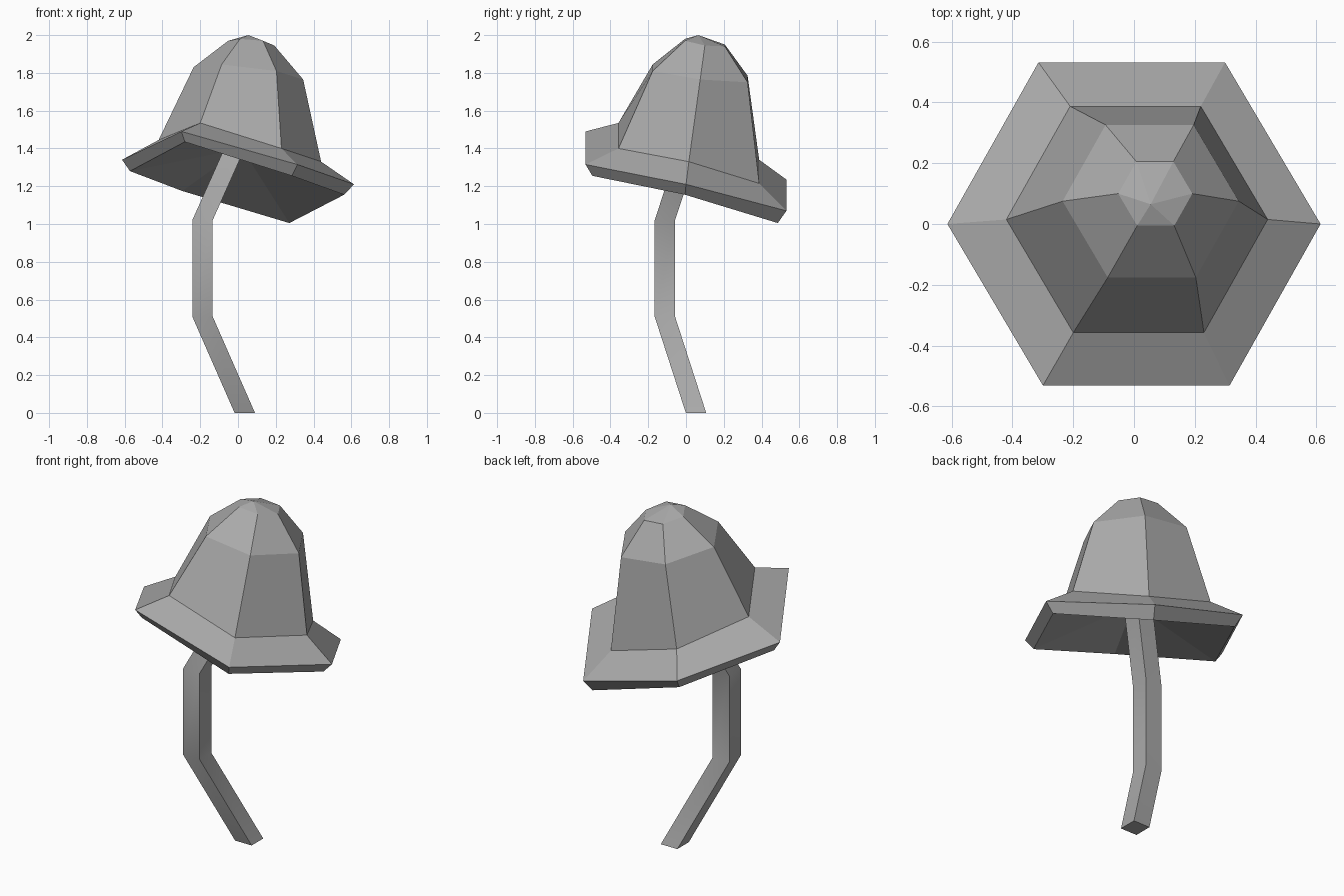
import bpy
import bmesh
from math import cos, sin, pi, radians

default_cube = bpy.data.objects.get("Cube")
if default_cube:
    bpy.data.objects.remove(default_cube, do_unlink=True)


def make_material(name, color):
    material = bpy.data.materials.new(name)
    material.use_nodes = True
    material.diffuse_color = color
    material.node_tree.nodes["Principled BSDF"].inputs["Base Color"].default_value = color
    return material


def loft(name, rings, bottom_tip, top_tip, material):
    """Skin a stack of equal-sided rings, closed by a fan to a tip at each end."""
    bm = bmesh.new()
    loops = [[bm.verts.new(point) for point in ring] for ring in rings]
    bottom, top = bm.verts.new(bottom_tip), bm.verts.new(top_tip)
    sides = len(loops[0])
    for i in range(sides):
        j = (i + 1) % sides
        bm.faces.new((loops[0][j], loops[0][i], bottom))
        for lower, upper in zip(loops, loops[1:]):
            bm.faces.new((lower[i], lower[j], upper[j], upper[i]))
        bm.faces.new((loops[-1][i], loops[-1][j], top))
    mesh = bpy.data.meshes.new(name)
    bm.to_mesh(mesh)
    bm.free()
    mesh.materials.append(material)
    obj = bpy.data.objects.new(name, mesh)
    bpy.context.collection.objects.link(obj)
    return obj


def hexagon(x, y, radius, heights):
    """Slightly skewed six-sided ring from +x, with a height per corner."""
    ring = []
    for i, z in enumerate(heights):
        dx, dy = radius * cos(i * pi / 3), radius * sin(i * pi / 3)
        ring.append((x + dx - 0.014 * dy, y + dy, z))
    return ring


def square(x, y, z, half):
    return [(x + sx * half, y + sy * half, z)
            for sx, sy in ((-1, -1), (1, -1), (1, 1), (-1, 1))]


grey = make_material("mushroom grey", (0.4, 0.4, 0.4, 1))

# Tilted cap: lower lip, brim edge, crown base, shoulder, crown top
cap_rings = [
    hexagon(-0.005, -0.005, 0.567, (1.155, 1.005, 1.175, 1.28, 1.435, 1.255)),
    hexagon(0, 0, 0.614, (1.21, 1.07, 1.235, 1.34, 1.49, 1.315)),
    hexagon(0.01, 0.015, 0.43, (1.33, 1.215, 1.34, 1.445, 1.535, 1.4)),
    hexagon(0.055, 0.075, 0.29, (1.765, 1.75, 1.785, 1.83, 1.845, 1.81)),
    hexagon(0.07, 0.1, 0.122, (1.945, 1.94, 1.95, 1.97, 1.98, 1.97)),
]
# The underside rises in a shallow cone to where the stem enters
loft("cap", cap_rings, (0.02, 0.02, 1.4), (0.055, 0.065, 2), grey)

# Bent square stem, running up into the cap
stem_path = [(0.036, 0.053, 0), (-0.188, -0.112, 0.51),
             (-0.188, -0.112, 1.02), (0.004, 0.03, 1.45)]
stem_rings = [square(*point, 0.054) for point in stem_path]
stem = loft("stem", stem_rings, stem_path[0], stem_path[-1], grey)
stem.data.shade_smooth()
stem.data.set_sharp_from_angle(angle=radians(32))
